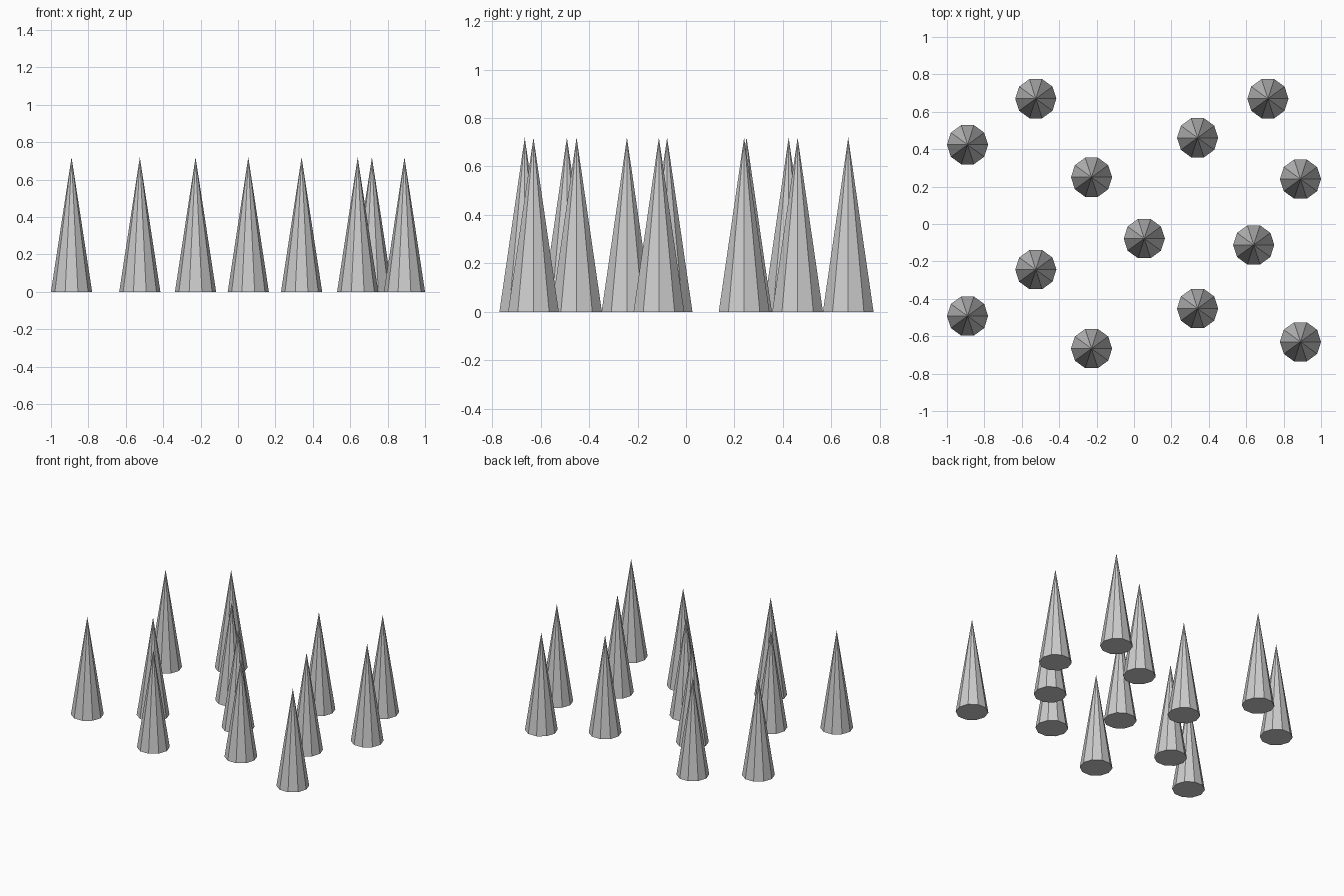
import bpy
import bmesh
from math import cos, sin, tau

if "Cube" in bpy.data.objects:
    bpy.data.objects.remove(bpy.data.objects["Cube"])

SIDES = 10
RADIUS = 0.11
HEIGHT = 0.72

# Ground positions of the spikes
SPOTS = [
    (-0.525, 0.67), (0.716, 0.67), (0.34, 0.461), (-0.89, 0.424),
    (-0.227, 0.25), (0.89, 0.24), (0.055, -0.078), (0.64, -0.112),
    (-0.525, -0.244), (0.34, -0.452), (-0.89, -0.492),
    (0.89, -0.63), (-0.227, -0.666),
]


def spike_mesh():
    """Flat-shaded ten-sided cone with a closed base, corners on the x axis."""
    bm = bmesh.new()
    ring = [bm.verts.new((RADIUS * cos(tau * i / SIDES),
                          RADIUS * sin(tau * i / SIDES), 0))
            for i in range(SIDES)]
    tip = bm.verts.new((0, 0, HEIGHT))
    for i in range(SIDES):
        bm.faces.new((ring[i], ring[(i + 1) % SIDES], tip))
    bm.faces.new(ring[::-1])
    mesh = bpy.data.meshes.new("spike")
    bm.to_mesh(mesh)
    bm.free()
    return mesh


# All spikes share one mesh
mesh = spike_mesh()
for n, (x, y) in enumerate(SPOTS, 1):
    spike = bpy.data.objects.new(f"spike_{n:02d}", mesh)
    spike.location = (x, y, 0)
    bpy.context.collection.objects.link(spike)
